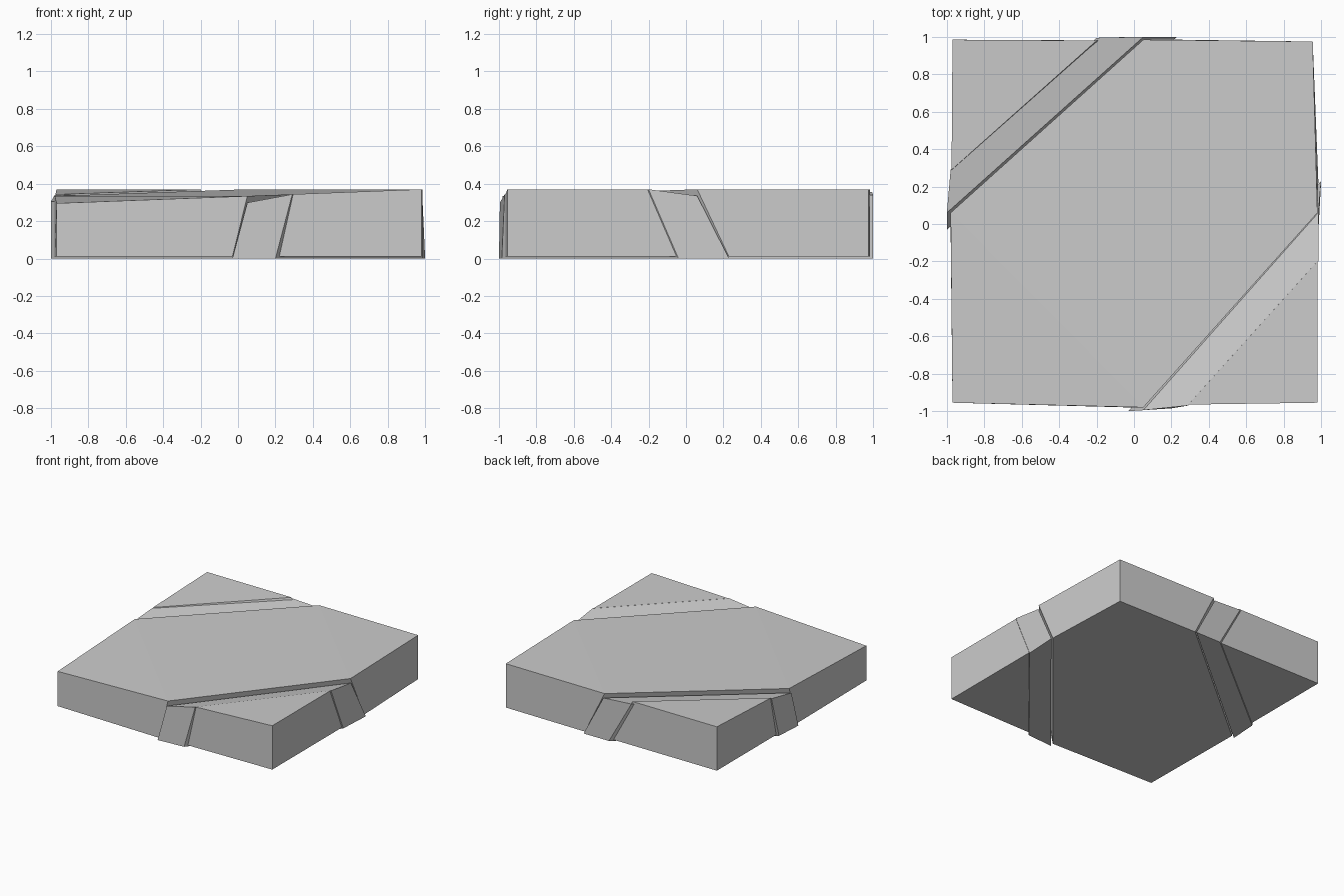
import bpy
import bmesh
import math

cube = bpy.data.objects.get("Cube")
if cube:
    bpy.data.objects.remove(cube, do_unlink=True)

# One plain grey for the whole model
grey = bpy.data.materials.new("plain_grey")
grey.use_nodes = True
colour = (0.6, 0.6, 0.6, 1)
grey.diffuse_color = colour
grey.node_tree.nodes["Principled BSDF"].inputs["Base Color"].default_value = colour


def block(name, bottom, top, smooth=False):
    """Solid between two matching outlines, both listed anticlockwise."""
    bm = bmesh.new()
    low = [bm.verts.new(p) for p in bottom]
    high = [bm.verts.new(p) for p in top]
    bm.faces.new(low[::-1])
    bm.faces.new(high)
    for i in range(len(low)):
        j = (i + 1) % len(low)
        bm.faces.new((low[i], low[j], high[j], high[i]))
    # Split the uneven lids so each piece is flat
    bmesh.ops.triangulate(bm, faces=[f for f in bm.faces if len(f.verts) > 4])
    bmesh.ops.recalc_face_normals(bm, faces=bm.faces)
    mesh = bpy.data.meshes.new(name)
    bm.to_mesh(mesh)
    bm.free()
    mesh.materials.append(grey)
    obj = bpy.data.objects.new(name, mesh)
    bpy.context.collection.objects.link(obj)
    if smooth:
        bpy.ops.object.select_all(action="DESELECT")
        obj.select_set(True)
        bpy.context.view_layer.objects.active = obj
        bpy.ops.object.shade_smooth_by_angle(angle=math.radians(30))
    return obj


BASE = 0.01
TOP = 0.37


def top_z(x, y):
    """The top dips gently towards the front left-hand corner."""
    u, v = min(1, (x + 0.97) / 1.95), min(1, (y + 0.96) / 1.94)
    return TOP - 0.075 * max(0, 1 - u) * max(0, 1 - v)


def on_top(points, drop=0):
    return [(x, y, top_z(x, y) - drop) for x, y in points]


def at_height(points, z):
    return [(x, y, z) for x, y in points]


# Wide middle slab running between the two bands
middle_low = [(-0.97, -0.955), (-0.03, -0.98), (0.985, 0.23),
              (0.955, 0.975), (0.23, 0.985), (-0.98, -0.03)]
middle_high = [(-0.97, -0.955), (0.05, -0.98), (0.98, 0.06),
               (0.955, 0.975), (0.05, 0.985), (-0.98, 0.06)]
block("middle_slab", at_height(middle_low, BASE), on_top(middle_high))

# Triangular corner pieces
right_low = [(0.2, -0.965), (0.98, -0.955), (0.98, -0.04)]
right_high = [(0.29, -0.965), (0.98, -0.955), (0.98, -0.2)]
block("front_corner", at_height(right_low, BASE), on_top(right_high))
left_low = [(-0.97, 0.2), (0.0, 0.98), (-0.97, 0.985)]
left_high = [(-0.975, 0.29), (-0.2, 0.98), (-0.97, 0.985)]
block("back_corner", at_height(left_low, BASE), on_top(left_high))

# Slanted bands: sunk along the middle slab, proud at the sides and below
front_low = [(-0.03, -1), (0.2, -0.985), (0.985, -0.04), (1, 0.23)]
front_high = [(0.05, -0.995), (0.29, -0.97), (0.985, -0.2), (0.985, 0.06)]
front_top = [(x, y, top_z(x, y) - d)
             for (x, y), d in zip(front_high, (0.035, 0, 0, 0.035))]
block("front_band", at_height(front_low, 0), front_top, smooth=True)

back_low = [(-1, -0.03), (0.23, 1), (0.0, 1), (-0.985, 0.2)]
back_high = [(-1, 0.06), (0.05, 1), (-0.2, 0.995), (-0.98, 0.29)]
back_top = [(x, y, top_z(x, y) - d)
            for (x, y), d in zip(back_high, (0.03, 0.03, 0.015, 0.005))]
block("back_band", at_height(back_low, 0), back_top, smooth=True)
